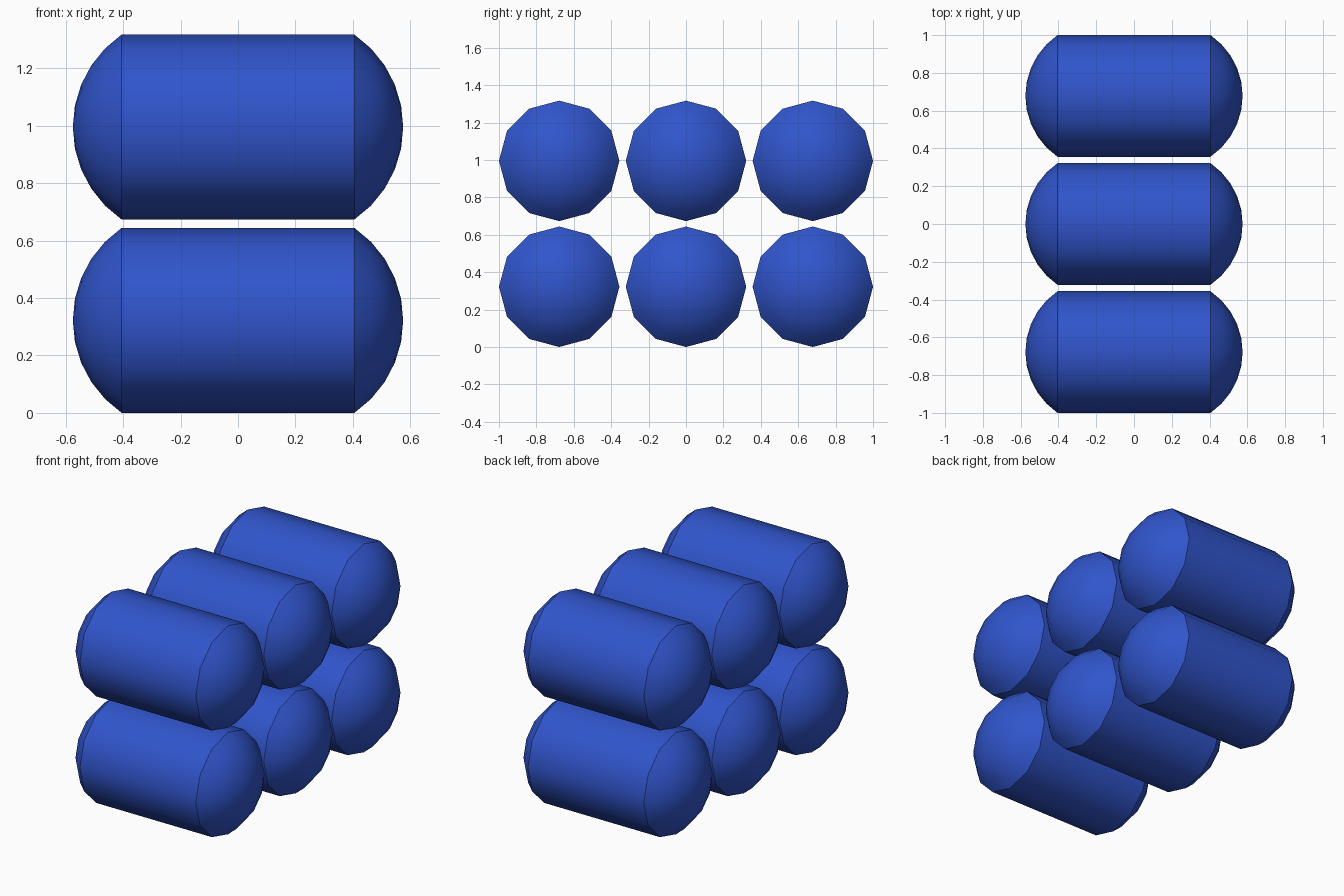
import bpy, bmesh
from math import sin, cos, pi, radians, asin

if "Cube" in bpy.data.objects:
    bpy.data.objects.remove(bpy.data.objects["Cube"])

SIDES = 12
R = 0.322        # barrel radius
HALF = 0.405     # half length of straight barrel
DOME = 0.17      # dome height
STEPS = 5        # rings per dome

blue = bpy.data.materials.new("blue")
blue.diffuse_color = (0.03, 0.09, 0.6, 1)
blue.use_nodes = True
blue.node_tree.nodes["Principled BSDF"].inputs["Base Color"].default_value = blue.diffuse_color

# Half profile (x, radius) of a spherical dome, apex excluded, rim to tip
ball = (R * R + DOME * DOME) / (2 * DOME)
rim = asin(R / ball)
dome = [(HALF + DOME - ball + ball * cos(rim * k / STEPS), ball * sin(rim * k / STEPS))
        for k in range(STEPS, 0, -1)]
profile = [(-x, r) for x, r in reversed(dome)] + dome


def capsule_mesh():
    bm = bmesh.new()
    rings = [[bm.verts.new((x, r * cos(2 * pi * i / SIDES), r * sin(2 * pi * i / SIDES)))
              for i in range(SIDES)] for x, r in profile]
    tips = [bm.verts.new((s * (HALF + DOME), 0, 0)) for s in (-1, 1)]
    for i in range(SIDES):
        j = (i + 1) % SIDES
        for a, b in zip(rings, rings[1:]):
            bm.faces.new((a[i], a[j], b[j], b[i]))
        bm.faces.new((tips[0], rings[0][j], rings[0][i]))
        bm.faces.new((tips[1], rings[-1][i], rings[-1][j]))
    bmesh.ops.recalc_face_normals(bm, faces=bm.faces)
    mesh = bpy.data.meshes.new("capsule")
    bm.to_mesh(mesh)
    bm.free()
    mesh.materials.append(blue)
    return mesh


# Two rows of three capsules
for row, z in (("lower", R), ("upper", 0.995)):
    for place, y in (("front", -0.678), ("middle", 0), ("back", 0.678)):
        ob = bpy.data.objects.new(f"{row}_{place}_capsule", capsule_mesh())
        ob.location = (0, y, z)
        bpy.context.collection.objects.link(ob)
        bpy.ops.object.select_all(action='DESELECT')
        ob.select_set(True)
        bpy.context.view_layer.objects.active = ob
        bpy.ops.object.shade_smooth_by_angle(angle=radians(35))
